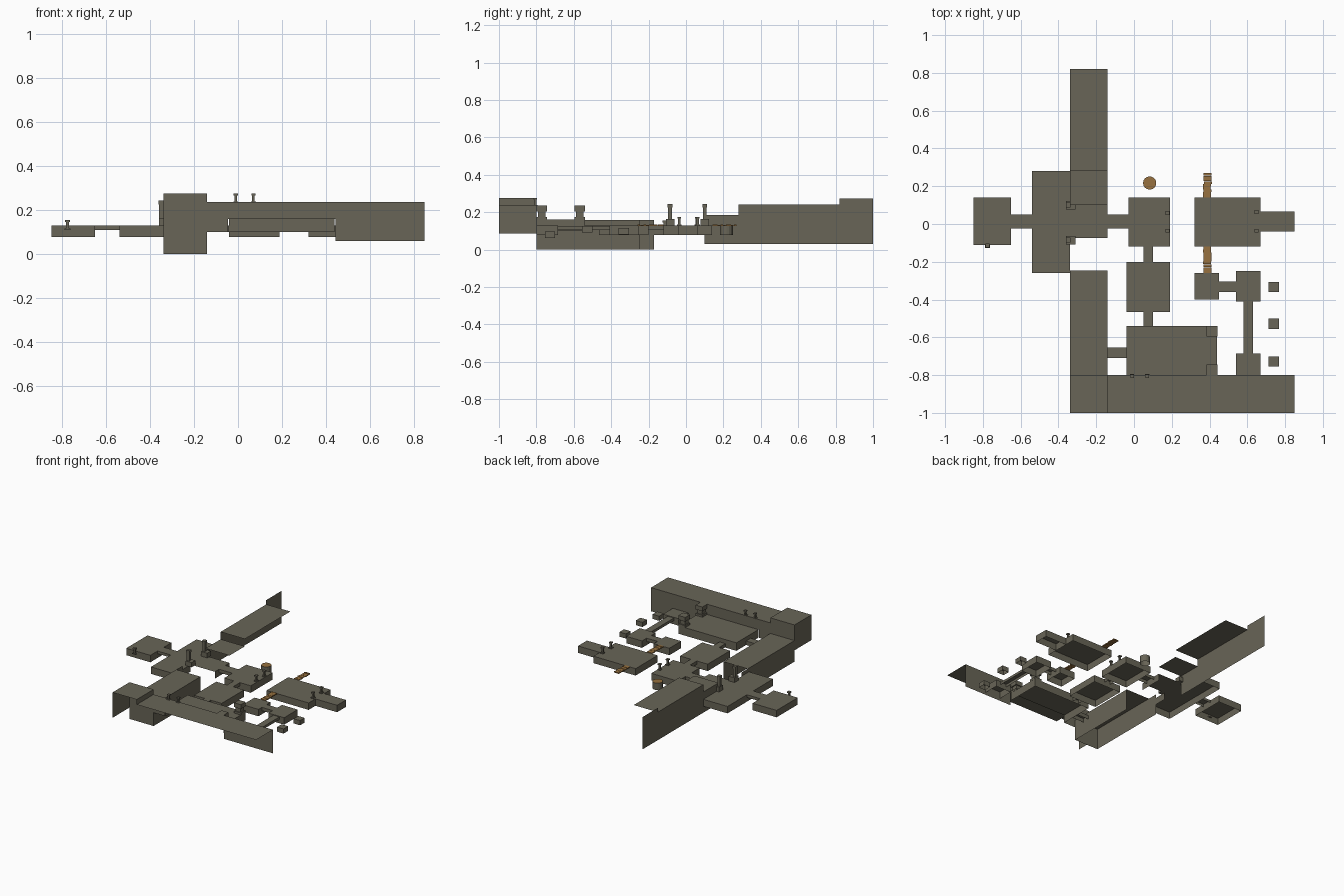
import bpy, bmesh, math, random

if "Cube" in bpy.data.objects:
    bpy.data.objects.remove(bpy.data.objects["Cube"])
random.seed(3)


def material(name, rgb):
    m = bpy.data.materials.new(name)
    m.diffuse_color = (*rgb, 1)
    m.use_nodes = True
    m.node_tree.nodes["Principled BSDF"].inputs["Base Color"].default_value = m.diffuse_color
    return m


STONE = material("stone", (0.14, 0.13, 0.095))
WOOD = material("wood", (0.31, 0.165, 0.05))


def finish(name, bm, *mats):
    me = bpy.data.meshes.new(name)
    bm.to_mesh(me)
    bm.free()
    for m in mats:
        me.materials.append(m)
    ob = bpy.data.objects.new(name, me)
    bpy.context.collection.objects.link(ob)
    return ob


def face(bm, pts):
    return bm.faces.new([bm.verts.new(p) for p in pts])


def shell(name, outline, z0, z1, skip=()):
    """Roof over a counter-clockwise outline with thin walls below, open underneath."""
    bm = bmesh.new()
    face(bm, [(x, y, z1) for x, y in outline])
    for i, (a, b) in enumerate(zip(outline, outline[1:] + outline[:1])):
        if i not in skip:
            face(bm, [(*a, z0), (*b, z0), (*b, z1), (*a, z1)])
    bmesh.ops.remove_doubles(bm, verts=bm.verts, dist=1e-5)
    return finish(name, bm, STONE)


def room(name, x0, x1, y0, y1, z0=0.078, z1=0.13, skip=()):
    # wall order for skip: 0 south, 1 east, 2 north, 3 west
    return shell(name, [(x0, y0), (x1, y0), (x1, y1), (x0, y1)], z0, z1, skip)


def walls(name, *polys):
    bm = bmesh.new()
    for p in polys:
        face(bm, p)
    return finish(name, bm, STONE)


def boxes(name, mat, items):
    """Items are (centre x, centre y, width, depth, bottom, top)."""
    bm = bmesh.new()
    for x, y, w, d, z0, z1 in items:
        r = bmesh.ops.create_cube(bm, size=1)
        for v in r["verts"]:
            v.co = (x + v.co.x * w, y + v.co.y * d, (z0 + z1) / 2 + v.co.z * (z1 - z0))
    return finish(name, bm, mat)


# Rooms at the main level
room("west_room", -0.85, -0.65, -0.11, 0.14)
shell("main_hall", [(-0.54, -0.26), (-0.34, -0.26), (-0.34, -0.075), (-0.14, -0.075),
                    (-0.14, 0.10), (-0.34, 0.10), (-0.34, 0.28), (-0.54, 0.28)],
      0.078, 0.13, skip=(2, 4))
room("centre_room", -0.03, 0.19, -0.12, 0.14)
room("south_room", -0.04, 0.19, -0.465, -0.20)
room("east_room", 0.32, 0.67, -0.12, 0.14)
room("east_alcove", 0.67, 0.85, -0.04, 0.065, skip=(3,))
room("small_room_a", 0.32, 0.45, -0.40, -0.26)
room("small_room_b", 0.54, 0.67, -0.41, -0.25)
room("small_room_c", 0.54, 0.67, -0.80, -0.685, skip=(0,))
room("gallery", -0.04, 0.44, -0.80, -0.54, 0.10, 0.16, skip=(0,))

# Corridors, open at both ends
EW, NS = (1, 3), (0, 2)
room("corridor_west", -0.65, -0.54, -0.025, 0.05, 0.11, 0.13, EW)
room("corridor_centre", -0.14, -0.03, -0.025, 0.05, 0.105, 0.13, EW)
room("corridor_south", 0.05, 0.10, -0.20, -0.12, 0.105, 0.13, NS)
room("corridor_gallery", 0.05, 0.10, -0.54, -0.465, 0.105, 0.13, NS)
room("corridor_lower", -0.14, -0.04, -0.71, -0.655, 0.10, 0.13, EW)
room("corridor_small", 0.45, 0.54, -0.36, -0.305, 0.105, 0.13, EW)
room("corridor_long", 0.58, 0.63, -0.685, -0.41, 0.105, 0.125, NS)

# North staircase: rising roofs beside one tall stepped wall
room("north_stair_low", -0.34, -0.14, 0.10, 0.28, 0.13, 0.185, (0, 1, 2, 3))
room("north_stair_high", -0.34, -0.14, 0.28, 0.82, 0.185, 0.24, (0, 1, 2, 3))
X = -0.34
walls("north_stair_wall",
      [(X, 0.10, 0.03), (X, 1.0, 0.03), (X, 1.0, 0.272), (X, 0.82, 0.272),
       (X, 0.82, 0.24), (X, 0.28, 0.24), (X, 0.28, 0.185), (X, 0.10, 0.185)])

# Sunken passage on the south-west side
room("sunken_passage", -0.34, -0.14, -0.80, -0.245, 0.0, 0.158, skip=(0, 2, 3))
walls("sunken_passage_walls",
      [(X, -0.80, 0), (X, -0.17, 0), (X, -0.17, 0.158), (X, -0.80, 0.158)],
      [(X, -0.80, 0), (-0.14, -0.80, 0), (-0.14, -0.80, 0.10), (X, -0.80, 0.10)])

# Long front hall: roof and back wall, open to the front
room("front_hall_roof", -0.14, 0.85, -1.0, -0.80, 0.2, 0.237, (0, 1, 2, 3))
room("front_hall_raised_roof", X, -0.14, -1.0, -0.80, 0.237, 0.275, (0, 2, 3))
Y = -0.80
walls("front_hall_walls",
      [(X, -1, 0.085), (X, Y, 0.085), (X, Y, 0.275), (X, -1, 0.275)],
      [(X, Y, 0.10), (-0.14, Y, 0.10), (-0.14, Y, 0.275), (X, Y, 0.275)],
      [(-0.14, Y, 0.10), (-0.045, Y, 0.10), (-0.045, Y, 0.16), (0.445, Y, 0.16),
       (0.445, Y, 0.06), (0.85, Y, 0.06), (0.85, Y, 0.237), (-0.14, Y, 0.237)])

# Floating stepping blocks, open underneath
for i, (y, z) in enumerate([(-0.333, 0.08), (-0.528, 0.092), (-0.728, 0.062)]):
    room(f"stepping_block_{i}", 0.713, 0.767, y - 0.027, y + 0.027, z, z + 0.035)

# Gallery pillars with base, shaft and cap
for i, y in enumerate((-0.568, -0.772)):
    boxes(f"gallery_pillar_{i}", STONE, [(0.413, y, 0.056, 0.056, 0.16, 0.175),
                                         (0.413, y, 0.04, 0.04, 0.175, 0.205),
                                         (0.413, y, 0.056, 0.056, 0.205, 0.237)])


# Statues by the main hall, and small torch posts
def post(name, x, y, z0, h, w):
    boxes(name, STONE, [(x, y, w, w, z0, z0 + h * 0.12),
                        (x, y, w * 0.5, w * 0.5, z0 + h * 0.12, z0 + h * 0.8),
                        (x, y, w * 0.85, w * 0.85, z0 + h * 0.8, z0 + h)])


for i, y in enumerate((0.10, -0.085)):
    boxes(f"statue_{i}", STONE, [(-0.335, y, 0.05, 0.045, 0.13, 0.165),
                                 (-0.348, y, 0.022, 0.02, 0.165, 0.225),
                                 (-0.348, y, 0.026, 0.026, 0.225, 0.243)])
for i, (x, y) in enumerate([(0.177, 0.058), (0.177, -0.036), (0.648, 0.063), (0.648, -0.036)]):
    post(f"torch_{i}", x, y, 0.13, 0.045, 0.024)
for i, x in enumerate((-0.01, 0.07)):
    post(f"hall_torch_{i}", x, -0.805, 0.235, 0.04, 0.022)
post("west_torch", -0.776, -0.114, 0.11, 0.045, 0.026)

# Plank bridges north and south of the east room
for name, y0, y1 in (("north_bridge", 0.14, 0.27), ("south_bridge", -0.26, -0.12)):
    n = 9
    step = (y1 - y0) / n
    boxes(name, WOOD, [(0.388 + random.uniform(-0.003, 0.003), y0 + (k + 0.5) * step,
                        0.042, step * 0.95, 0.127, 0.132 + random.uniform(0, 0.003))
                       for k in range(n)])

# Round shaft with a wooden lid
bm = bmesh.new()
bmesh.ops.create_cone(bm, cap_ends=True, segments=16, radius1=0.035, radius2=0.035, depth=0.052)
bmesh.ops.translate(bm, verts=bm.verts, vec=(0.083, 0.217, 0.104))
bm.normal_update()
for f in bm.faces:
    f.material_index = 1 if f.normal.z > 0.5 else 0
bmesh.ops.delete(bm, geom=[f for f in bm.faces if f.normal.z < -0.5], context="FACES_ONLY")
finish("round_shaft", bm, STONE, WOOD)
